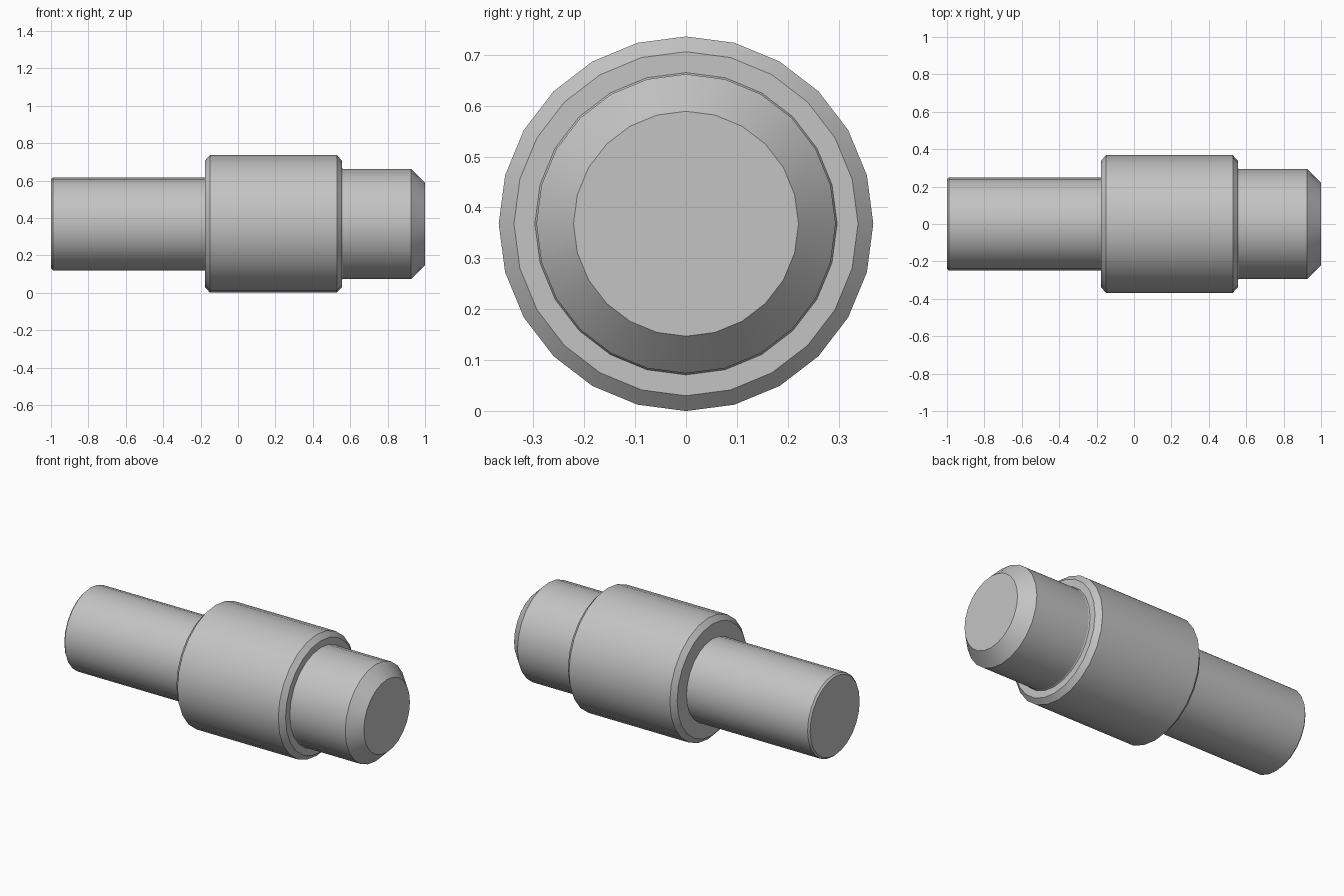
import bpy, bmesh, math

if "Cube" in bpy.data.objects:
    bpy.data.objects.remove(bpy.data.objects["Cube"])

SEGMENTS = 24
AXIS_Z = 0.368

# (x, radius) outline of the turned pin, left to right
PROFILE = [
    (-1.0, 0.238), (-0.99, 0.248),      # shaft end with small bevel
    (-0.177, 0.248),                    # shaft meets collar
    (-0.177, 0.338), (-0.149, 0.368),   # collar, left chamfer
    (0.528, 0.368), (0.556, 0.338),     # collar, right chamfer
    (0.556, 0.297), (0.562, 0.294),     # nose root
    (0.926, 0.294), (1.0, 0.221),       # nose with wide chamfer
]

metal = bpy.data.materials.new("plain grey")
metal.diffuse_color = (0.55, 0.55, 0.55, 1)
metal.use_nodes = True
metal.node_tree.nodes["Principled BSDF"].inputs["Base Color"].default_value = metal.diffuse_color

# Turn the profile around the x axis
bm = bmesh.new()
rings = []
for x, r in PROFILE:
    ring = []
    for i in range(SEGMENTS):
        a = 2 * math.pi * i / SEGMENTS
        ring.append(bm.verts.new((x, r * math.sin(a), AXIS_Z + r * math.cos(a))))
    rings.append(ring)
for a, b in zip(rings, rings[1:]):
    for i in range(SEGMENTS):
        j = (i + 1) % SEGMENTS
        bm.faces.new((a[i], a[j], b[j], b[i]))

# Flat end caps
bm.faces.new(rings[0])
bm.faces.new(rings[-1])
bmesh.ops.recalc_face_normals(bm, faces=bm.faces[:])

mesh = bpy.data.meshes.new("stepped_pin")
bm.to_mesh(mesh)
bm.free()
mesh.materials.append(metal)
pin = bpy.data.objects.new("stepped_pin", mesh)
bpy.context.collection.objects.link(pin)

# Smooth barrels, crisp chamfers
bpy.context.view_layer.objects.active = pin
pin.select_set(True)
bpy.ops.object.shade_smooth_by_angle(angle=math.radians(25))
